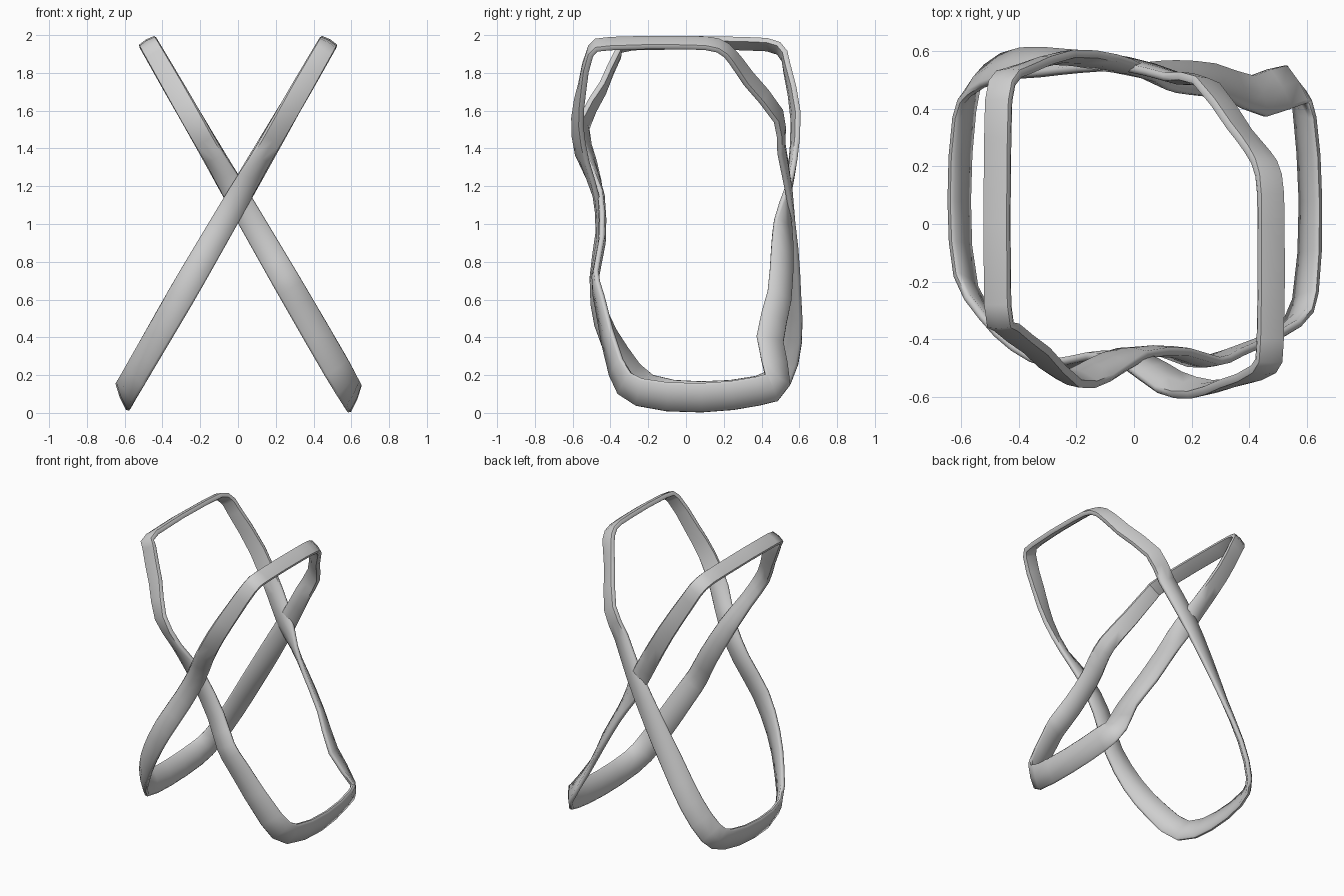
import bpy, bmesh, math
from mathutils import Vector

cube = bpy.data.objects.get("Cube")
if cube:
    bpy.data.objects.remove(cube, do_unlink=True)

grey = bpy.data.materials.new("light grey")
grey.use_nodes = True
colour = (0.62, 0.62, 0.62, 1)
grey.diffuse_color = colour
grey.node_tree.nodes["Principled BSDF"].inputs["Base Color"].default_value = colour

SLOPE = 0.58        # sideways lean of each band per unit of height
OFFSET = 0.66       # distance from the middle at ground level
THICK = 0.04

# Thin lens section: position across the band, position through it
SECTION = [(1, 0), (.9, .7), (0, 1), (-.9, .7),
           (-1, 0), (-.9, -.7), (0, -1), (.9, -.7)]

# Each path row is y, z and twist in degrees, running from the bottom up the back
right_leaning = [
    (.08, .09, 38), (.38, .12, 38), (.5, .2, 45), (.555, .4, 45), (.56, .65, 35),
    (.56, .9, 20), (.545, 1.17, 0), (.505, 1.4, -8), (.49, 1.57, -14), (.33, 1.77, -18),
    (.25, 1.88, -12), (.17, 1.945, -4), (0, 1.96, 0), (-.4, 1.955, 0), (-.505, 1.915, 0),
    (-.55, 1.72, -8), (-.575, 1.54, -22), (-.55, 1.35, -28), (-.475, 1.15, -8),
    (-.46, .95, 0), (-.49, .72, 5), (-.45, .5, 20), (-.35, .3, 30), (-.2, .13, 38),
]
left_leaning = [
    (.08, .08, 38), (.38, .115, 38), (.485, .175, 53), (.445, .39, 66), (.495, .62, 58),
    (.51, .85, 55), (.515, 1.0, 38), (.54, 1.17, 0), (.565, 1.32, -12), (.58, 1.57, -14),
    (.535, 1.82, -5), (.49, 1.93, 0), (.3, 1.955, 0), (-.28, 1.955, 0), (-.36, 1.9, 0),
    (-.44, 1.72, -5), (-.54, 1.53, -18), (-.51, 1.35, -28), (-.45, 1.15, -5),
    (-.445, .9, 0), (-.48, .72, 3), (-.455, .58, 10), (-.37, .24, 22), (-.25, .11, 34),
]


def smooth_path(rows):
    """Insert one curved midpoint between each pair of rows in a closed path."""
    pts = [Vector(r) for r in rows]
    count = len(pts)
    result = []
    for i, p in enumerate(pts):
        before, after, beyond = pts[i - 1], pts[(i + 1) % count], pts[(i + 2) % count]
        result += [p, (9 * (p + after) - before - beyond) / 16]
    return result


def twisted_band(name, rows, side):
    """Sweep a thin section around a closed loop in a leaning plane."""
    path = smooth_path(rows)
    count = len(path)
    normal = Vector((side, 0, SLOPE)).normalized()
    centres = [Vector((side * (OFFSET - SLOPE * p.y), p.x, p.y)) for p in path]
    middle = Vector((0, 0, 1))
    bm = bmesh.new()
    rings = []
    for i, centre in enumerate(centres):
        tangent = (centres[(i + 1) % count] - centres[i - 1]).normalized()
        inward = normal.cross(tangent).normalized()
        if inward.dot(middle - centre) < 0:
            inward.negate()
        angle = math.radians(path[i].z)
        across = normal * math.cos(angle) + inward * math.sin(angle)
        through = inward * math.cos(angle) - normal * math.sin(angle)
        half_w = (0.17 - 0.034 * centre.z) / 2
        half_t = THICK / 2
        rings.append([bm.verts.new(centre + across * a * half_w + through * t * half_t)
                      for a, t in SECTION])
    for i, ring in enumerate(rings):
        following = rings[(i + 1) % count]
        for j in range(len(ring)):
            k = (j + 1) % len(ring)
            bm.faces.new((ring[j], ring[k], following[k], following[j]))
    bmesh.ops.recalc_face_normals(bm, faces=bm.faces)
    mesh = bpy.data.meshes.new(name)
    bm.to_mesh(mesh)
    bm.free()
    mesh.materials.append(grey)
    band = bpy.data.objects.new(name, mesh)
    bpy.context.collection.objects.link(band)
    bpy.ops.object.select_all(action="DESELECT")
    band.select_set(True)
    bpy.context.view_layer.objects.active = band
    bpy.ops.object.shade_smooth_by_angle(angle=math.radians(60))


# Two interlocking bands that cross at mid height
twisted_band("right_leaning_band", right_leaning, -1)
twisted_band("left_leaning_band", left_leaning, 1)
